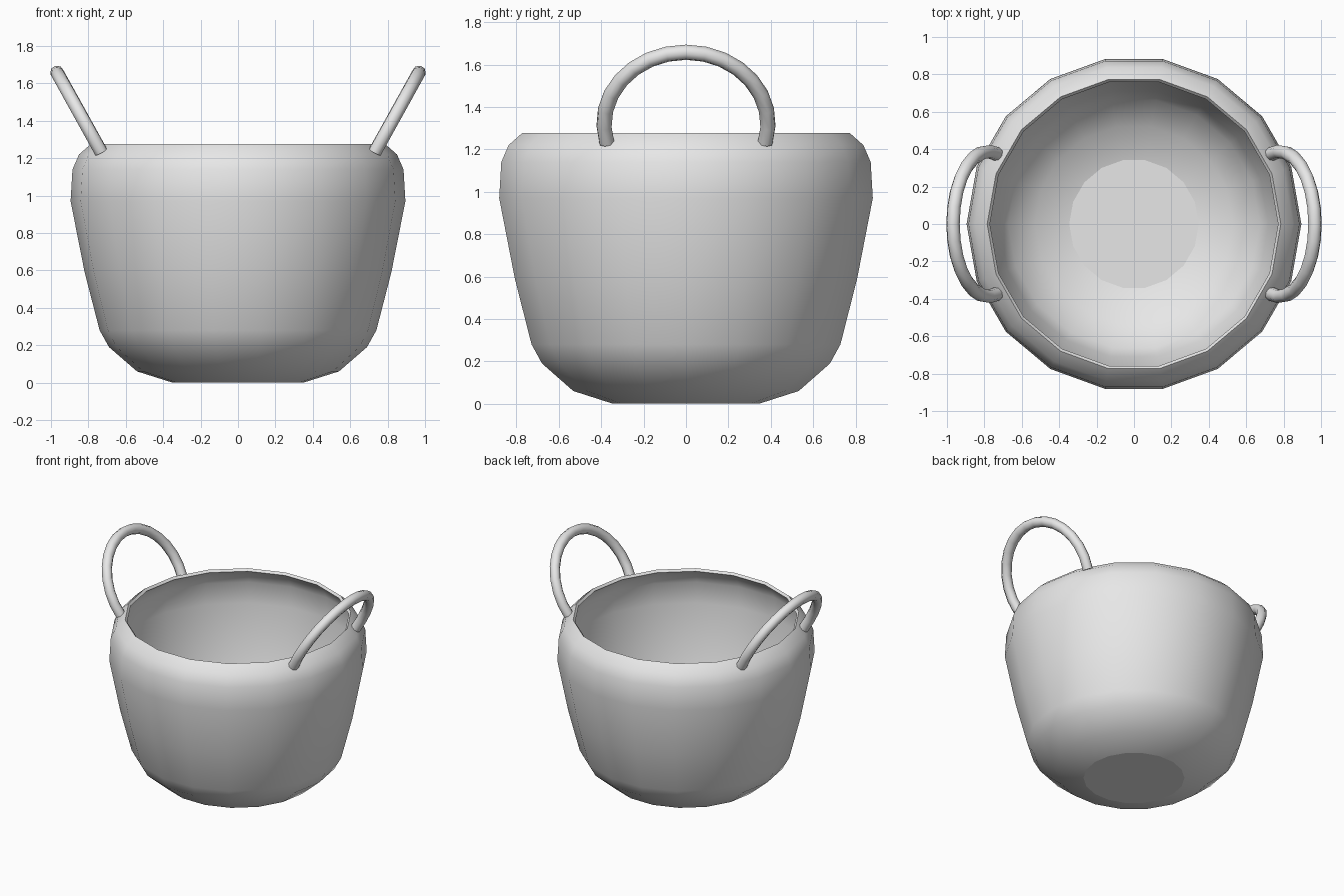
import bpy
import bmesh
from math import sin, cos, pi, radians

cube = bpy.data.objects.get("Cube")
if cube:
    bpy.data.objects.remove(cube, do_unlink=True)

grey = bpy.data.materials.new("light grey")
grey.use_nodes = True
grey.diffuse_color = (0.8, 0.8, 0.8, 1)
grey.node_tree.nodes["Principled BSDF"].inputs["Base Color"].default_value = (0.8, 0.8, 0.8, 1)

SIDES = 18


def add_object(name, data):
    obj = bpy.data.objects.new(name, data)
    bpy.context.collection.objects.link(obj)
    data.materials.append(grey)
    bpy.ops.object.select_all(action="DESELECT")
    obj.select_set(True)
    bpy.context.view_layer.objects.active = obj
    return obj


def make_basket():
    # Profile of the outer wall as (radius, height), turned around z
    profile = [(0.35, 0.0), (0.54, 0.06), (0.69, 0.19), (0.74, 0.28), (0.82, 0.59),
               (0.895, 0.97), (0.885, 1.14), (0.85, 1.22), (0.785, 1.277)]
    bm = bmesh.new()
    rings = []
    for r, z in profile:
        angles = [2 * pi * i / SIDES for i in range(SIDES)]
        rings.append([bm.verts.new((r * cos(a), r * sin(a), z)) for a in angles])
    for low, high in zip(rings, rings[1:]):
        for i in range(SIDES):
            j = (i + 1) % SIDES
            bm.faces.new((low[i], low[j], high[j], high[i]))
    bm.faces.new(rings[0][::-1])
    mesh = bpy.data.meshes.new("basket_body")
    bm.to_mesh(mesh)
    bm.free()
    body = add_object("basket_body", mesh)

    # Thin wall
    wall = body.modifiers.new("wall", "SOLIDIFY")
    wall.thickness = 0.022
    wall.offset = -1
    bpy.ops.object.modifier_apply(modifier=wall.name)
    bpy.ops.object.shade_smooth_by_angle(angle=radians(50))
    # The floor stays flat inside and out
    for face in body.data.polygons:
        if len(face.vertices) > 4:
            face.use_smooth = False


def make_handle(name, side):
    # Round arch leaning outwards from the rim
    radius, tube, lean, steps = 0.387, 0.037, radians(29), 16
    start, end = radians(-15), radians(195)
    curve = bpy.data.curves.new(name, "CURVE")
    curve.dimensions = "3D"
    curve.bevel_depth = tube
    curve.bevel_resolution = 2
    curve.use_fill_caps = True
    spline = curve.splines.new("POLY")
    spline.points.add(steps)
    for i, point in enumerate(spline.points):
        a = start + (end - start) * i / steps
        up = radius * sin(a)
        x = 0.78 + up * sin(lean)
        point.co = (side * x, radius * cos(a), 1.32 + up * cos(lean), 1)
    add_object(name, curve)
    bpy.ops.object.convert(target="MESH")
    bpy.ops.object.shade_smooth_by_angle(angle=radians(50))


make_basket()
make_handle("left_handle", 1)
make_handle("right_handle", -1)
